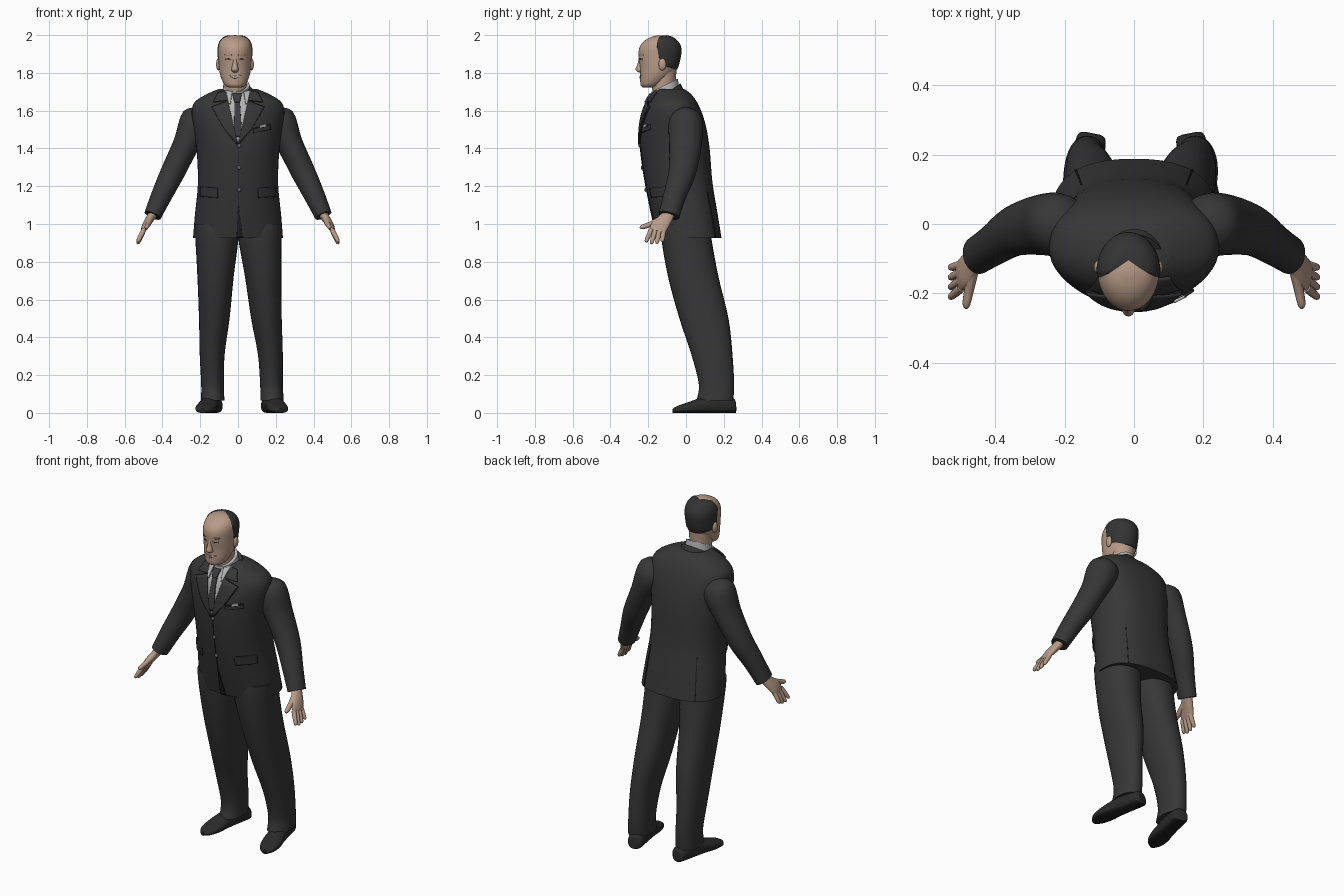
import bpy, bmesh, math
from mathutils import Vector
from mathutils.bvhtree import BVHTree

cube = bpy.data.objects.get("Cube")
if cube:
    bpy.data.objects.remove(cube, do_unlink=True)


def material(name, r, g, b):
    m = bpy.data.materials.new(name)
    m.use_nodes = True
    m.diffuse_color = (r, g, b, 1)
    bsdf = m.node_tree.nodes["Principled BSDF"]
    bsdf.inputs["Base Color"].default_value = (r, g, b, 1)
    bsdf.inputs["Roughness"].default_value = 0.8
    return m


SUIT = material("suit charcoal", .038, .038, .038)
SEAM = material("seam black", .014, .014, .014)
SHOE = material("shoe leather", .024, .024, .024)
SKIN = material("skin", .48, .33, .245)
SHADE = material("skin fold", .3, .19, .14)
HAIR = material("hair", .034, .034, .034)
SHIRT = material("shirt grey", .45, .45, .45)
TIE = material("tie", .045, .045, .048)
TEETH = material("teeth", .6, .55, .48)
BUTTON = material("button grey", .12, .12, .12)


def finish(name, bm, *mats):
    """Turn a bmesh into a smooth shaded object."""
    bmesh.ops.recalc_face_normals(bm, faces=bm.faces)
    mesh = bpy.data.meshes.new(name)
    bm.to_mesh(mesh)
    bm.free()
    for m in mats:
        mesh.materials.append(m)
    ob = bpy.data.objects.new(name, mesh)
    bpy.context.collection.objects.link(ob)
    bpy.ops.object.select_all(action='DESELECT')
    ob.select_set(True)
    bpy.context.view_layer.objects.active = ob
    bpy.ops.object.shade_smooth_by_angle(angle=math.radians(45))
    return ob


def spline(rows, steps):
    """Catmull-Rom through rows of vectors."""
    out = []
    last = len(rows) - 1
    for i in range(last):
        quad = [rows[max(0, min(last, i + k))] for k in (-1, 0, 1, 2)]
        for j in range(steps):
            t = j / steps
            out.append([b + ((c - a) * t + (2*a - 5*b + 4*c - d) * t*t
                             + (3*b - a - 3*c + d) * t**3) / 2
                        for a, b, c, d in zip(*quad)])
    return out + [rows[-1]]


def loft(rows, front=2, back=2, sides=32, steps=4):
    """Skin superellipse rings given as (centre, U, V); -V half uses the front power."""
    bm = bmesh.new()
    rings = []
    for centre, u, v in spline(rows, steps):
        ring = []
        for k in range(sides):
            a = math.tau * k / sides
            c, s = math.cos(a), math.sin(a)
            e = 2 / (front if s < 0 else back)
            ring.append(bm.verts.new(centre + u * math.copysign(abs(c) ** e, c)
                                     + v * math.copysign(abs(s) ** e, s)))
        rings.append(ring)
    for low, high in zip(rings, rings[1:]):
        for k in range(sides):
            n = (k + 1) % sides
            bm.faces.new((low[k], low[n], high[n], high[k]))
    bm.faces.new(rings[0])
    bm.faces.new(rings[-1])
    return bm


def stack(rows, cx=0, tilt=0, **kw):
    """Upright loft from rows of (z, front y, back y, half width)."""
    return loft([(Vector((cx, (f + b) / 2, z)), Vector((w, 0, 0)),
                  Vector((0, (b - f) / 2, tilt))) for z, f, b, w in rows], **kw)


def tube(rows, **kw):
    """Loft along a path of (x, y, z, thickness, width), width towards y."""
    pts = [Vector(r[:3]) for r in rows]
    rings = []
    for i, r in enumerate(rows):
        t = (pts[min(i + 1, len(pts) - 1)] - pts[max(i - 1, 0)]).normalized()
        v = Vector((0, 1, 0))
        v = (v - t * v.dot(t)).normalized()
        rings.append((pts[i], v.cross(t) * r[3], v * r[4]))
    return loft(rings, **kw)


def patch(name, target, corners, lift, mat, back=False, n=12, thick=.008):
    """Thin plate of four (x, z) corners laid on a surface."""
    a, b, c, d = [Vector(p) for p in corners]
    way = -1 if back else 1
    bm = bmesh.new()
    grid = []
    for i in range(n + 1):
        for j in range(n + 1):
            p = a.lerp(b, i / n).lerp(d.lerp(c, i / n), j / n)
            hit = target.ray_cast(Vector((p.x, -way, p.y)), Vector((0, way, 0)))[0]
            if hit is None:
                hit = target.find_nearest(Vector((p.x, 0, p.y)))[0]
            grid.append(bm.verts.new((p.x, hit.y - way * lift, p.y)))
    for i in range(n):
        for j in range(n):
            k = i * (n + 1) + j
            bm.faces.new((grid[k], grid[k + 1], grid[k + n + 2], grid[k + n + 1]))
    mod = finish(name, bm, mat).modifiers.new("thickness", 'SOLIDIFY')
    mod.thickness = thick
    mod.offset = 0


def ball(name, centre, size, mat):
    bm = bmesh.new()
    bmesh.ops.create_uvsphere(bm, u_segments=16, v_segments=10, radius=1)
    bmesh.ops.scale(bm, vec=size, verts=bm.verts)
    bmesh.ops.translate(bm, vec=centre, verts=bm.verts)
    finish(name, bm, mat)


SIDES = ((1, "left"), (-1, "right"))

# Jacket body, rounder in front and squarer behind
bm = stack([(.925, -.15, .188, .238), (1.05, -.18, .168, .228), (1.22, -.215, .14, .212),
            (1.4, -.24, .125, .22), (1.52, -.238, .105, .238), (1.6, -.222, .08, .245),
            (1.65, -.2, .055, .225), (1.69, -.175, .025, .16), (1.715, -.15, -.01, .1)],
           front=2, back=2.5, sides=48)
chest = BVHTree.FromBMesh(bm)
finish("jacket_body", bm, SUIT)

# Jacket collar and shirt collar, both higher at the nape
finish("jacket_collar", stack([(1.63, -.2, .0, .105), (1.69, -.185, -.03, .088)],
                              tilt=.055), SUIT)
finish("shirt_collar", stack([(1.67, -.188, -.032, .08), (1.735, -.182, -.044, .07)],
                             cx=-.008, tilt=.035), SHIRT)

# Shirt front and tie
patch("shirt_front", chest, [(-.078, 1.705), (.072, 1.705), (.006, 1.43), (-.006, 1.43)], .002, SHIRT)
patch("tie_blade", chest, [(-.018, 1.65), (.01, 1.65), (.022, 1.46), (-.022, 1.46)], .007, TIE)
patch("tie_knot", chest, [(-.03, 1.69), (.02, 1.69), (.01, 1.645), (-.018, 1.645)], .014, TIE)

# Lapels, pocket flaps and vents
for s, side in SIDES:
    def mirror(*pts):
        return [(s * x, z) for x, z in pts]
    patch(side + "_lapel", chest, mirror((.053, 1.65), (.137, 1.62), (.075, 1.51), (0, 1.42)), .009, SUIT)
    patch(side + "_collar_leaf", chest, mirror((.07, 1.705), (.105, 1.695), (.13, 1.645), (.053, 1.655)), .01, SUIT)
    patch(side + "_lapel_shadow", chest, mirror((.06, 1.65), (.139, 1.619), (.077, 1.508), (.002, 1.415)), .003, SEAM)
    patch(side + "_collar_wing", chest, mirror((.03, 1.7), (.065, 1.705), (.05, 1.64), (.04, 1.635)), .012, SHIRT)
    patch(side + "_pocket_shadow", chest, mirror((.108, 1.19), (.197, 1.197), (.198, 1.145), (.107, 1.139)), .001, SEAM)
    patch(side + "_pocket_flap", chest, mirror((.108, 1.19), (.197, 1.198), (.197, 1.148), (.108, 1.142)), .005, SUIT)
    patch(side + "_vent", chest, mirror((.15, 1.17), (.153, 1.17), (.17, .93), (.165, .93)), 0, SEAM, back=True)
patch("front_seam", chest, [(0, 1.42), (.003, 1.42), (.003, 1.09), (0, 1.09)], 0, SEAM)
patch("front_opening", chest, [(0, 1.09), (.004, 1.09), (.026, .926), (-.008, .926)], .001, SEAM)
patch("breast_pocket", chest, [(.08, 1.505), (.17, 1.525), (.172, 1.5), (.082, 1.482)], .005, SUIT)
patch("breast_pocket_seam", chest, [(.08, 1.508), (.17, 1.528), (.17, 1.52), (.08, 1.5)], .006, SEAM)
patch("pocket_square", chest, [(.115, 1.522), (.145, 1.53), (.15, 1.516), (.115, 1.51)], .008, SHIRT)

# Buttons
for i in range(3):
    z = 1.415 - .117 * i
    y = chest.ray_cast(Vector((.006, -1, z)), Vector((0, 1, 0)))[0].y
    ball(f"button_{i + 1}", (.006, y - .006, z), (.011, .006, .011), BUTTON)

for s, side in SIDES:
    # Sleeve, starting inside the shoulder
    finish(side + "_sleeve", tube(
        [(s * x, y, z, r, w) for x, y, z, r, w in (
            (.165, -.01, 1.6, .03, .03), (.212, -.002, 1.55, .09, .088), (.275, -.003, 1.42, .07, .086),
            (.345, -.02, 1.275, .064, .073), (.405, -.06, 1.15, .055, .06),
            (.452, -.09, 1.045, .046, .056))]), SUIT)
    # Hand with four fingers and a thumb
    finish(side + "_palm", tube(
        [(s * x, y, z, r, w) for x, y, z, r, w in (
            (.445, -.085, 1.06, .024, .03), (.468, -.11, 1.025, .022, .038),
            (.49, -.14, .99, .018, .046), (.503, -.152, .96, .012, .043))]), SKIN)
    for i, finger in enumerate(("index", "middle", "ring", "little")):
        base = Vector((s * .498, -.184 + .022 * i, .97))
        tip = Vector((s * .532, -.213 + .029 * i, .89 + .01 * abs(i - 1.4)))
        finish(f"{side}_{finger}_finger", tube(
            [(*base.lerp(tip, t), r, r) for t, r in
             ((0, .013), (.5, .0125), (.9, .0095), (1, .003))], sides=12), SKIN)
    finish(side + "_thumb", tube(
        [(s * .462, -.125, 1.03, .016, .018), (s * .475, -.185, 1.0, .014, .015),
         (s * .484, -.232, .984, .011, .012), (s * .485, -.245, .98, .003, .003)],
        sides=12), SKIN)

    # Trouser leg, leaning back towards the ankle
    rows = [(1.0, -.13, .125, .117, .115), (.92, -.13, .135, .114, .114), (.72, -.095, .172, .126, .096),
            (.5, -.035, .225, .138, .081), (.31, .028, .246, .154, .066), (.15, .068, .255, .156, .06),
            (.065, .055, .25, .157, .062)]
    finish(side + "_trouser_leg", loft(
        [(Vector((s * x + .025 * (1 - z), (f + b) / 2, z)), Vector((w, 0, 0)),
          Vector((0, (b - f) / 2, 0))) for z, f, b, x, w in rows], front=2.2, back=2.2), SUIT)

    # Shoe, toe turned out, with a dark sole
    out = Vector((s * .2, -1, 0)).normalized()
    across = out.cross(Vector((0, 0, 1)))
    heel = Vector((s * .14 + .02, .262, 0))
    bm = loft([(heel + out * d + Vector((0, 0, h / 2)), across * w, Vector((0, 0, h / 2)))
               for d, h, w in ((0, .05, .022), (.015, .08, .042), (.1, .1, .048), (.18, .083, .05),
                               (.25, .058, .055), (.31, .038, .042), (.338, .022, .014))],
              front=3, back=2.1)
    for f in bm.faces:
        f.material_index = int(f.calc_center_median().z < .012)
    finish(side + "_shoe", bm, SHOE, SEAM)

# Neck
CX = -.016
finish("neck", stack([(1.64, -.165, -.05, .06), (1.72, -.18, -.055, .06),
                      (1.82, -.185, -.05, .066)], cx=CX), SKIN)

# Head, cut along the hairline that runs forward over both temples
bm = stack([(1.722, -.226, -.17, .028), (1.735, -.24, -.135, .054), (1.775, -.243, -.085, .074),
            (1.82, -.243, -.05, .084), (1.88, -.25, -.032, .087), (1.93, -.248, -.028, .088),
            (1.965, -.225, -.045, .079), (1.988, -.19, -.075, .056), (1.999, -.15, -.12, .018)],
           cx=CX, sides=48)
face = BVHTree.FromBMesh(bm)
nape = (Vector((0, -.14, 1.845)), Vector((0, .035, .11)))
temples = [(Vector((CX, -.105, 2)), Vector((s * .7, 1, .2))) for s, side in SIDES]
for co, no in [nape] + temples:
    bmesh.ops.bisect_plane(bm, geom=bm.verts[:] + bm.edges[:] + bm.faces[:], plane_co=co, plane_no=no)
for f in bm.faces:
    nape_side, *temple_sides = [(f.calc_center_median() - co).dot(no) for co, no in [nape] + temples]
    f.material_index = int(nape_side > 0 and max(temple_sides) > 0)
bm.normal_update()
for v in [v for v in bm.verts if all(f.material_index for f in v.link_faces)]:
    v.co += v.normal * .004
finish("head", bm, SKIN, HAIR)

# Nose, ears, eyes and brows
finish("nose", stack([(1.89, -.249, -.22, .01), (1.85, -.256, -.22, .013), (1.822, -.267, -.22, .018),
                      (1.81, -.262, -.22, .018), (1.802, -.248, -.22, .01)], cx=CX, sides=16), SKIN)
for s, side in SIDES:
    ball(side + "_ear", (CX + s * .088, -.125, 1.845), (.012, .02, .032), SKIN)
    for part, x, z, w, h, lift, mat in (("brow", .036, 1.894, .019, .003, 0, SHADE),
                                        ("eyelid", .034, 1.873, .014, .004, 0, SHADE),
                                        ("pupil", .034, 1.873, .006, .002, .001, SEAM)):
        x = CX + s * x
        patch(f"{side}_{part}", face, [(x - w, z - h), (x + w, z - h), (x + w, z + h), (x - w, z + h)],
              lift, mat, n=4, thick=.003)

# Smiling mouth
for s, side in SIDES:
    for part, w, h, lift, mat in (("lips", .038, .008, 0, SHADE), ("teeth", .031, .005, .001, TEETH)):
        patch(f"{side}_{part}", face, [(CX, 1.776 - h), (CX + s * w, 1.788), (CX + s * w, 1.79),
                                       (CX, 1.776 + h)], lift, mat, n=6, thick=.003)
